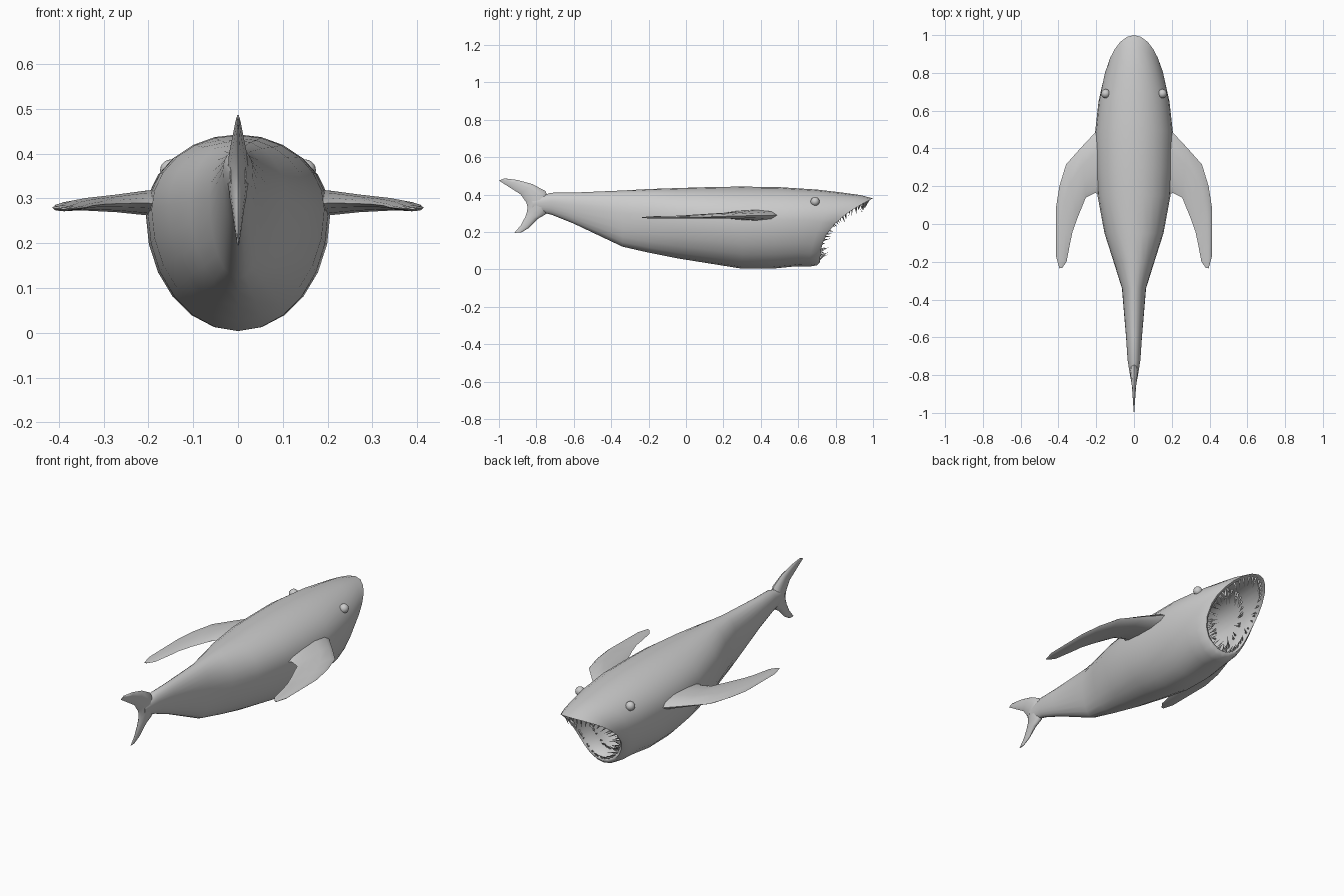
import bpy, bmesh, math, random
from mathutils import Vector

if "Cube" in bpy.data.objects:
    bpy.data.objects.remove(bpy.data.objects["Cube"])

random.seed(4)
SEG = 24


def finish(bm, name, angle=60):
    bmesh.ops.recalc_face_normals(bm, faces=bm.faces)
    me = bpy.data.meshes.new(name)
    bm.to_mesh(me)
    bm.free()
    ob = bpy.data.objects.new(name, me)
    bpy.context.collection.objects.link(ob)
    bpy.ops.object.select_all(action='DESELECT')
    ob.select_set(True)
    bpy.context.view_layer.objects.active = ob
    bpy.ops.object.shade_smooth_by_angle(angle=math.radians(angle))
    return ob


def loft(rings, name, angle=60):
    bm = bmesh.new()
    loops = [[bm.verts.new(p) for p in r] for r in rings]
    n = len(loops[0])
    for a, b in zip(loops, loops[1:]):
        for i in range(n):
            j = (i + 1) % n
            bm.faces.new((a[i], a[j], b[j], b[i]))
    bm.faces.new(loops[0])
    bm.faces.new(loops[-1])
    return finish(bm, name, angle)


def body_point(spec, a):
    # egg-shaped section, sheared forward at the top
    yb, yt, p, hw, zb, zt = spec
    zc = zb + 0.6 * (zt - zb)
    c = math.sin(a)
    z = zc + c * ((zt - zc) if c > 0 else (zc - zb))
    s = max(0, (z - zb) / (zt - zb))
    return Vector((hw * math.cos(a), yb + (yt - yb) * s ** p, z))


def body_ring(spec):
    return [body_point(spec, 2 * math.pi * i / SEG) for i in range(SEG)]


def blade_ring(lead, trail, side, thick, n=10):
    # lens-shaped fin section between a leading and a trailing point
    lead, trail, side = Vector(lead), Vector(trail), Vector(side)
    mid, half = (lead + trail) / 2, (lead - trail) / 2
    return [mid + half * math.cos(t) + side * thick * math.sin(t) * (0.75 + 0.25 * math.cos(t))
            for t in (2 * math.pi * i / n for i in range(n))]


# body: tail stalk to lip, then back into the throat
stalk = [(-.82, .018, .315, .38), (-.72, .034, .293, .41), (-.6, .042, .245, .411),
         (-.34, .064, .122, .422), (-.2, .108, .09, .43), (-.05, .156, .06, .435),
         (.15, .193, .028, .441), (.3, .201, .004, .443)]
outer = [(y, y, 1, hw, zb, zt) for y, hw, zb, zt in stalk]
outer += [(.46, .5, 1, .206, .004, .44), (.59, .7, 1.3, .188, .017, .427),
          (.66, .82, 1.8, .171, .015, .413), (.70, .93, 2.2, .158, .022, .398),
          (.717, 1.0, 2.5, .146, .038, .38)]
lip = (.712, .975, 2.5, .132, .052, .37)
throat = (.62, .80, 1.8, .125, .06, .375)
deep = (.48, .55, 1, .11, .09, .36)
inner = [lip, throat, deep, (.3, .3, 1, .04, .19, .29)]
loft([body_ring(s) for s in outer + inner], "body", 70)

# pectoral fins
fin = [((.15, .52), (.15, .14), .285, .045), ((.205, .485), (.205, .165), .29, .035),
       ((.28, .405), (.255, .14), .289, .025), ((.36, .315), (.30, .03), .287, .018),
       ((.395, .2), (.325, -.04), .284, .014), ((.414, .08), (.338, -.1), .28, .011),
       ((.413, -.17), (.357, -.2), .278, .008), ((.395, -.235), (.38, -.232), .278, .003)]
for s, name in ((1, "right_fin"), (-1, "left_fin")):
    loft([blade_ring((s * l[0], l[1], z), (s * t[0], t[1], z), (0, 0, 1), th)
          for l, t, z, th in fin], name)

# tail fin, upper tip to lower tip
tail = [((-.97, .487), (-1.0, .475), .003), ((-.9, .478), (-.945, .44), .009),
        ((-.82, .456), (-.885, .402), .016), ((-.75, .418), (-.855, .36), .026),
        ((-.73, .35), (-.847, .335), .03), ((-.745, .298), (-.85, .31), .024),
        ((-.79, .272), (-.86, .28), .017), ((-.84, .222), (-.882, .238), .009),
        ((-.88, .198), (-.918, .195), .003)]
loft([blade_ring((0, *l), (0, *t), (1, 0, 0), th) for l, t, th in tail], "tail_fin")

# eyes
for x, name in ((.15, "right_eye"), (-.15, "left_eye")):
    bm = bmesh.new()
    bmesh.ops.create_uvsphere(bm, u_segments=16, v_segments=10, radius=.024)
    bmesh.ops.translate(bm, verts=bm.verts, vec=(x, .69, .363))
    finish(bm, name)

# teeth: rows of thin spikes leaning inward around the mouth
bm = bmesh.new()


def spike(base, tip, r):
    d = (tip - base).normalized()
    u = d.orthogonal().normalized()
    v = d.cross(u)
    ring = [bm.verts.new(base + r * (u * math.cos(k) + v * math.sin(k)))
            for k in (0, math.tau / 3, 2 * math.tau / 3)]
    top = bm.verts.new(tip)
    bm.faces.new(ring)
    for i in range(3):
        bm.faces.new((ring[i], ring[(i + 1) % 3], top))


out = Vector((0, .8, -.6))
for spec, count, length, lean in ((lip, 40, .055, .6), (throat, 34, .08, .5), (deep, 26, .08, .5)):
    pts = [body_point(spec, math.tau * i / count) for i in range(count)]
    centre = sum(pts, Vector()) / count
    for i in range(count):
        p = body_point(spec, math.tau * (i + random.uniform(-.3, .3)) / count)
        d = (centre - p).normalized() + out * lean * random.uniform(.5, 1.2)
        d.normalize()
        spike(p - d * .01, p + d * length * random.uniform(.6, 1.1), .007)
finish(bm, "teeth", 20)
